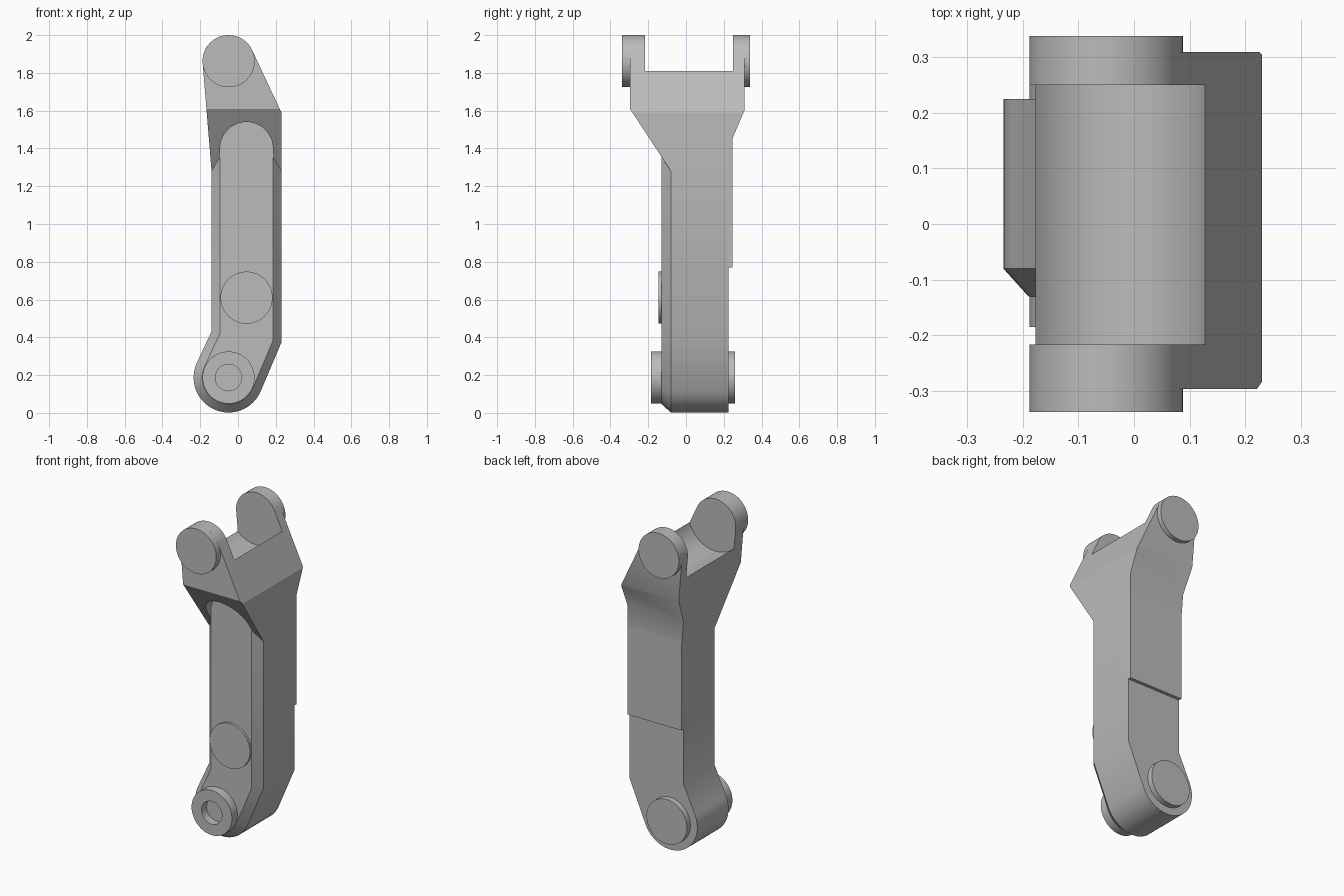
import bpy, bmesh
from math import sin, cos, radians

if "Cube" in bpy.data.objects:
    bpy.data.objects.remove(bpy.data.objects["Cube"])

GREY = (0.5, 0.5, 0.5, 1)
mat = bpy.data.materials.new("plain grey")
mat.use_nodes = True
mat.diffuse_color = GREY
mat.node_tree.nodes["Principled BSDF"].inputs["Base Color"].default_value = GREY

PIN_X, LOW_Z, TOP_Z = -0.05, 0.187, 1.862    # joint axes
LEFT, RIGHT = -0.14, 0.23                    # body sides
R_PIN, R_END = 0.138, 0.185


def arc(cx, cz, r, a, b, n=32):
    angles = [radians(a + (b - a) * i / n) for i in range(n + 1)]
    return [(cx + r * cos(t), cz + r * sin(t)) for t in angles]


def loft(name, rings):
    """Solid through matching rings of 3D points, capped at both ends."""
    bm = bmesh.new()
    loops = [[bm.verts.new(p) for p in ring] for ring in rings]
    n = len(loops[0])
    for lo, hi in zip(loops, loops[1:]):
        for i in range(n):
            j = (i + 1) % n
            bm.faces.new((lo[i], lo[j], hi[j], hi[i]))
    bm.faces.new(loops[0])
    bm.faces.new(loops[-1])
    bmesh.ops.recalc_face_normals(bm, faces=bm.faces)
    me = bpy.data.meshes.new(name)
    bm.to_mesh(me)
    bm.free()
    me.materials.append(mat)
    ob = bpy.data.objects.new(name, me)
    bpy.context.collection.objects.link(ob)
    return ob


def at_y(pts, y):
    return [(x, y, z) for x, z in pts]


def prism(name, pts, y0, y1):
    return loft(name, [at_y(pts, y0), at_y(pts, y1)])


def disc(name, x, z, r, y0, y1):
    return prism(name, arc(x, z, r, 0, 360, 64)[:-1], y0, y1)


def cut(ob, tool, operation="DIFFERENCE"):
    mod = ob.modifiers.new("cut", "BOOLEAN")
    mod.operation, mod.object, mod.solver = operation, tool, "EXACT"
    bpy.context.view_layer.objects.active = ob
    bpy.ops.object.modifier_apply(modifier=mod.name)
    bpy.data.objects.remove(tool)


def body_outline(inset, top=1.36, a=155, b=337):
    """Straight sides sloping tangentially into the round lower end."""
    r = R_END - inset

    def corner(x, deg):
        t = radians(deg)
        return x, LOW_Z + (r - cos(t) * (x - PIN_X)) / sin(t)
    l, rt = LEFT + inset, RIGHT - inset
    return ([(l, top), corner(l, a)] + arc(PIN_X, LOW_Z, r, a, b)
            + [corner(rt, b), (rt, top)])


# Main shaft with bevelled front rim
shaft = loft("shaft", [at_y(body_outline(0.045), -0.13),
                       at_y(body_outline(0), -0.08),
                       at_y(body_outline(0), 0.225)])

# Thicker upper back of the shaft
prism("upper_back_plate", [(LEFT, 0.77), (RIGHT, 0.77), (RIGHT, 1.32), (LEFT, 1.32)],
      0.2, 0.245)

# Flared head: front outline crossed with side profile
head = prism("fork_head", [(LEFT, 1.28), (RIGHT, 1.28), (RIGHT, 1.59)]
             + arc(PIN_X, TOP_Z, R_PIN, 25, 180), -0.5, 0.5)
side = [(-0.297, 2.1), (-0.297, 1.61), (-0.08, 1.28), (-0.08, 1.2), (0.245, 1.2),
        (0.245, 1.45), (0.309, 1.6), (0.309, 2.1)]
cut(head, loft("side_cutter", [[(x, y, z) for y, z in side] for x in (-0.5, 0.5)]),
    "INTERSECT")
# Fork gap with a round floor
cut(head, disc("gap_cutter", PIN_X, TOP_Z, R_END, -0.217, 0.25))
# Round-topped recess continuing the shaft face
cut(head, prism("recess_cutter", [(-0.095, 1.2), (0.185, 1.2)]
                + arc(0.045, 1.4, 0.14, 0, 180), -0.6, -0.13))

# Fork end caps
disc("front_fork_cap", PIN_X, TOP_Z, R_PIN, -0.338, -0.217)
disc("back_fork_cap", PIN_X, TOP_Z, R_PIN, 0.25, 0.338)

# Lower joint bosses, the front one with a blind hole
boss = disc("front_lower_boss", PIN_X, LOW_Z, R_PIN, -0.185, -0.1)
cut(boss, disc("hole_cutter", PIN_X, LOW_Z, 0.07, -0.3, -0.135))
disc("back_lower_boss", PIN_X, LOW_Z, R_PIN, 0.2, 0.26)

# Round cover on the front face
disc("front_cover", 0.045, 0.61, R_PIN, -0.145, -0.12)

for ob in bpy.context.collection.objects:
    if ob.type == "MESH":
        ob.data.shade_smooth()
        ob.data.set_sharp_from_angle(angle=radians(25))
